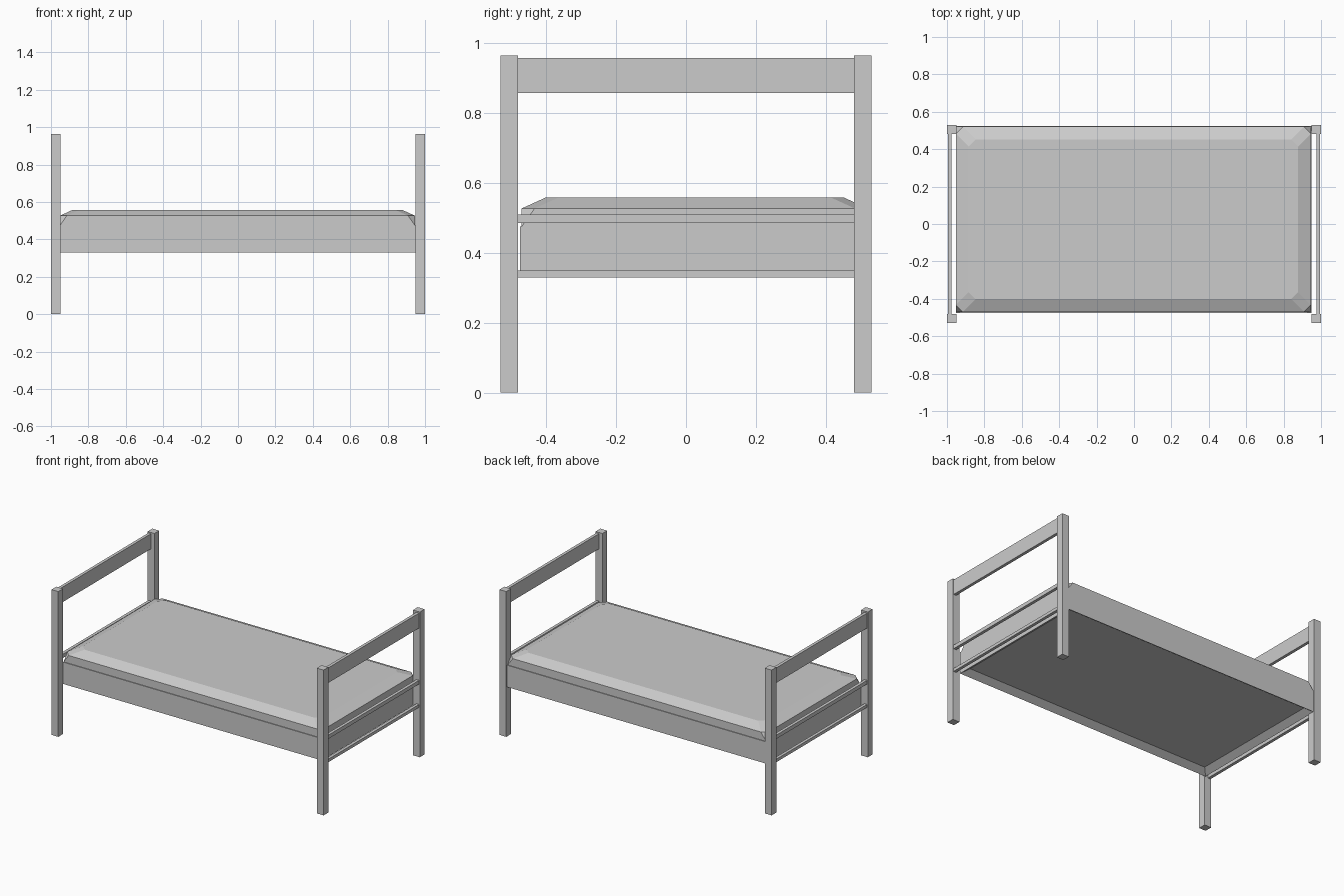
import bpy, bmesh

if "Cube" in bpy.data.objects:
    bpy.data.objects.remove(bpy.data.objects["Cube"])

def finish(name, bm):
    bmesh.ops.recalc_face_normals(bm, faces=bm.faces[:])
    me = bpy.data.meshes.new(name)
    bm.to_mesh(me)
    bm.free()
    ob = bpy.data.objects.new(name, me)
    bpy.context.collection.objects.link(ob)
    return ob

def box_bm(x0, x1, y0, y1, z0, z1):
    bm = bmesh.new()
    bmesh.ops.create_cube(bm, size=1)
    for v in bm.verts:
        v.co.x = x0 if v.co.x < 0 else x1
        v.co.y = y0 if v.co.y < 0 else y1
        v.co.z = z0 if v.co.z < 0 else z1
    return bm

# Headboard and footboard: two posts and three rails at each end
for s, end in ((-1, "left"), (1, "right")):
    for t, side in ((-1, "front"), (1, "back")):
        finish(f"{end}_{side}_post", box_bm(*sorted((s * 0.95, s)),
               *sorted((t * 0.48, t * 0.53)), 0, 0.965))
    for part, z0, z1 in (("top_rail", 0.857, 0.957),
                         ("middle_rail", 0.485, 0.51),
                         ("bottom_rail", 0.33, 0.35)):
        finish(f"{end}_{part}", box_bm(*sorted((s * 0.975, s * 0.995)),
               -0.48, 0.48, z0, z1))

# Bed base: box with a shallow recess underneath
bm = box_bm(-0.953, 0.949, -0.475, 0.525, 0.33, 0.475)
bm.normal_update()
bottom = min(bm.faces, key=lambda f: f.calc_center_median().z)
bmesh.ops.inset_region(bm, faces=[bottom], thickness=0.06)
bmesh.ops.translate(bm, verts=bottom.verts[:], vec=(0, 0, 0.03))
finish("bed_base", bm)

# Mattress: square-cornered bottom, clipped corners above, sloped top border
X0, X1, Y0, Y1 = -0.952, 0.946, -0.47, 0.52

def ring(bm, inset, cut, z):
    x0, x1, y0, y1 = X0 + inset, X1 - inset, Y0 + inset, Y1 - inset
    pts = [(x0 + cut, y0), (x1 - cut, y0), (x1, y0 + cut), (x1, y1 - cut),
           (x1 - cut, y1), (x0 + cut, y1), (x0, y1 - cut), (x0, y0 + cut)]
    return [bm.verts.new((x, y, z)) for x, y in pts]

bm = bmesh.new()
corners = [bm.verts.new(p) for p in ((X0, Y0, 0.475), (X1, Y0, 0.475),
                                     (X1, Y1, 0.475), (X0, Y1, 0.475))]
mid, top = ring(bm, 0, 0.037, 0.527), ring(bm, 0.068, 0.037, 0.558)
bm.faces.new(corners)
bm.faces.new(top)
for i in range(4):
    a, b = corners[i], corners[(i + 1) % 4]
    bm.faces.new((a, b, mid[2 * i + 1], mid[2 * i]))
    bm.faces.new((b, mid[(2 * i + 2) % 8], mid[2 * i + 1]))
for i in range(8):
    j = (i + 1) % 8
    bm.faces.new((mid[i], mid[j], top[j], top[i]))
finish("mattress", bm)
